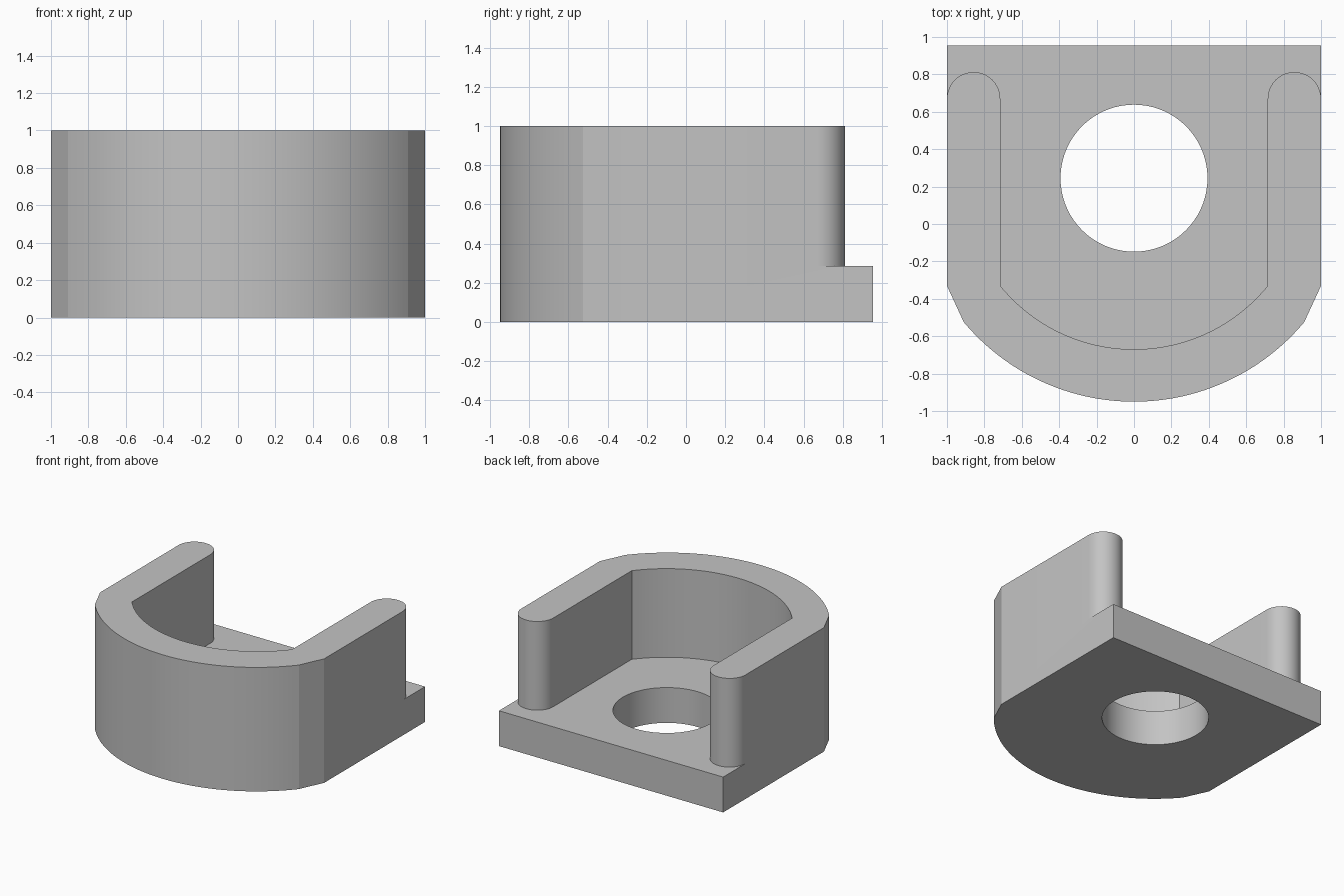
import bpy
import bmesh
from math import sin, cos, asin, pi, radians

cube = bpy.data.objects.get("Cube")
if cube:
    bpy.data.objects.remove(cube, do_unlink=True)

HEIGHT, FLOOR = 1.0, 0.285
INNER, OUTER = 0.715, 1.0        # arm faces
BACK, ARM_END, BEND = 0.955, 0.67, -0.33

grey = bpy.data.materials.new("plain grey")
grey.use_nodes = True
grey.diffuse_color = (0.55, 0.55, 0.55, 1)
grey.node_tree.nodes["Principled BSDF"].inputs["Base Color"].default_value = grey.diffuse_color


def arc(cx, cy, r, start, end, steps):
    """Points along a circular arc, angles in radians."""
    angles = [start + (end - start) * i / steps for i in range(steps + 1)]
    return [(cx + r * cos(a), cy + r * sin(a)) for a in angles]


def bow(half_width, y_end, y_front, steps=48):
    """Front-bulging arc from the left end to the right end."""
    sag = y_end - y_front
    r = (half_width ** 2 + sag ** 2) / (2 * sag)
    half = asin(half_width / r)
    return arc(0, y_front + r, r, -pi / 2 - half, -pi / 2 + half, steps)


def prism(name, points, z0, z1):
    """Extrude a plan outline between two heights."""
    bm = bmesh.new()
    face = bm.faces.new([bm.verts.new((x, y, z0)) for x, y in points])
    top = bmesh.ops.extrude_face_region(bm, geom=[face])["geom"]
    moved = [v for v in top if isinstance(v, bmesh.types.BMVert)]
    bmesh.ops.translate(bm, verts=moved, vec=(0, 0, z1 - z0))
    bmesh.ops.recalc_face_normals(bm, faces=bm.faces)
    mesh = bpy.data.meshes.new(name)
    bm.to_mesh(mesh)
    bm.free()
    mesh.materials.append(grey)
    obj = bpy.data.objects.new(name, mesh)
    bpy.context.collection.objects.link(obj)
    return obj


def cut(target, cutter):
    """Subtract the cutter, then discard it."""
    cutter.hide_render = True
    mod = target.modifiers.new("cut", "BOOLEAN")
    mod.operation, mod.solver, mod.object = "DIFFERENCE", "EXACT", cutter
    bpy.context.view_layer.objects.active = target
    bpy.ops.object.modifier_apply(modifier=mod.name)
    bpy.data.objects.remove(cutter, do_unlink=True)


# Solid housing: bowed front, angled corners, square back
outline = bow(0.91, -0.525, -0.95)
outline += [(OUTER, BEND), (OUTER, BACK), (-OUTER, BACK), (-OUTER, BEND)]
housing = prism("bracket_housing", outline, 0, HEIGHT)

# Cavity above the floor, leaving round-ended arms
r = (OUTER - INNER) / 2
arm_end = arc(INNER + r, ARM_END, r, pi, 0, 20)
right_side = arm_end + [(1.2, ARM_END), (1.2, 1.2)]
left_side = [(-x, y) for x, y in reversed(right_side)]
cavity = bow(INNER, BEND, -0.67) + right_side + left_side
cut(housing, prism("cavity_cutter", cavity, FLOOR, 1.3))

# Round hole through the floor
hole = arc(0, 0.245, 0.393, 0, 2 * pi, 72)[:-1]
cut(housing, prism("hole_cutter", hole, -0.2, 0.6))

# Smooth curved walls with crisp corners
bpy.ops.object.select_all(action="DESELECT")
housing.select_set(True)
bpy.context.view_layer.objects.active = housing
bpy.ops.object.shade_smooth_by_angle(angle=radians(12))
